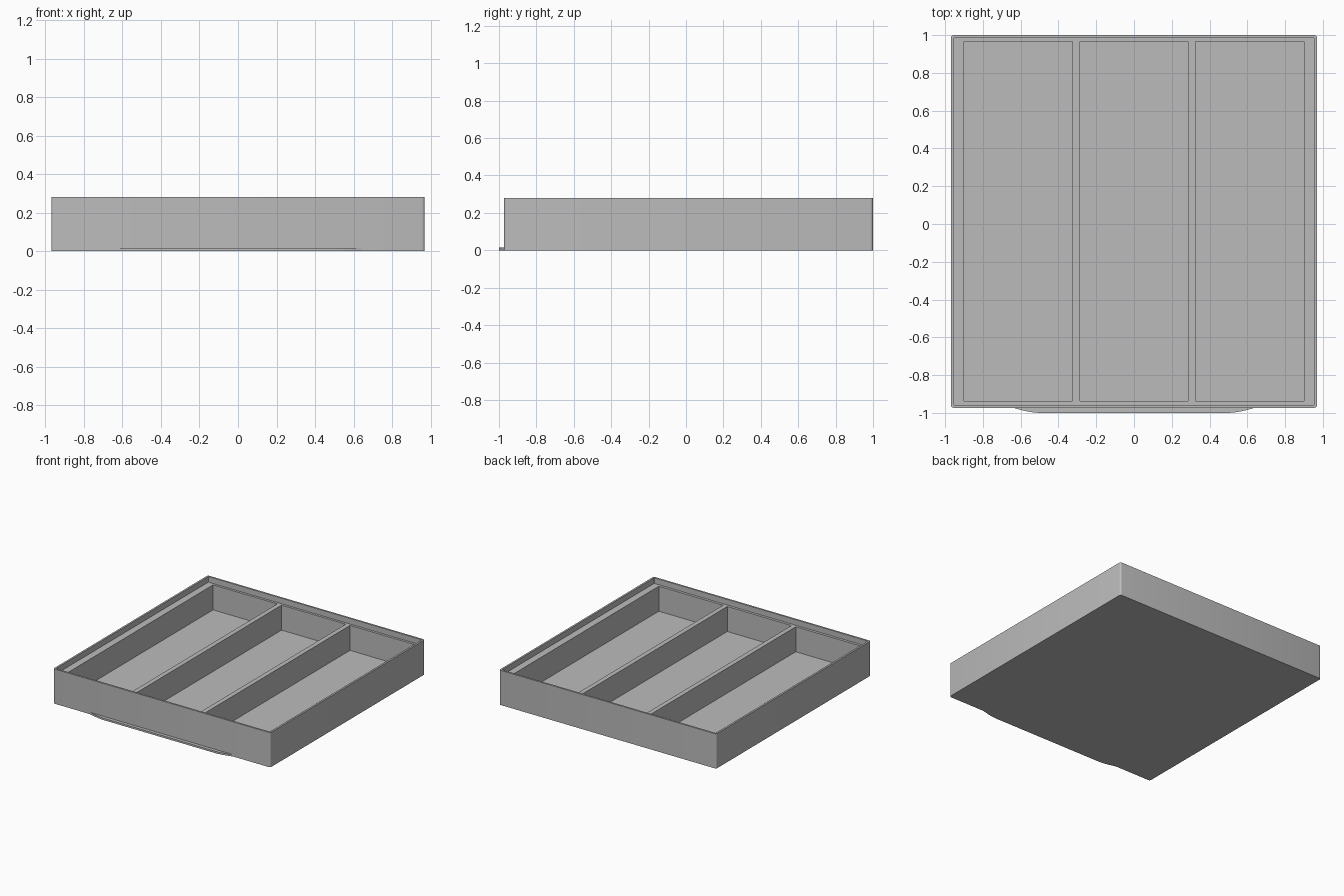
import bpy, bmesh, math

cube = bpy.data.objects.get("Cube")
if cube:
    bpy.data.objects.remove(cube, do_unlink=True)

# Overall sizes
HALF_X, FRONT, BACK, HEIGHT = 0.97, -0.973, 1.0, 0.28
LEDGE, FLOOR = 0.235, 0.033
WALL, RADIUS = 0.015, 0.015

grey = bpy.data.materials.new("plain grey")
grey.use_nodes = True
colour = (0.5, 0.5, 0.5, 1)
grey.diffuse_color = colour
grey.node_tree.nodes["Principled BSDF"].inputs["Base Color"].default_value = colour


def prism(name, outline, z0, z1):
    """Extrude a flat outline between two heights."""
    bm = bmesh.new()
    base = bm.faces.new([bm.verts.new((x, y, z0)) for x, y in outline])
    top = bmesh.ops.extrude_face_region(bm, geom=[base])["geom"]
    bmesh.ops.translate(bm, vec=(0, 0, z1 - z0),
                        verts=[v for v in top if isinstance(v, bmesh.types.BMVert)])
    bmesh.ops.recalc_face_normals(bm, faces=bm.faces)
    mesh = bpy.data.meshes.new(name)
    bm.to_mesh(mesh)
    bm.free()
    mesh.materials.append(grey)
    obj = bpy.data.objects.new(name, mesh)
    bpy.context.collection.objects.link(obj)
    return obj


def rectangle(x0, x1, y0, y1, r=0, steps=4):
    """Rectangle outline, with rounded corners when r is set."""
    if not r:
        return [(x0, y0), (x1, y0), (x1, y1), (x0, y1)]
    centres = [(x1 - r, y1 - r), (x0 + r, y1 - r), (x0 + r, y0 + r), (x1 - r, y0 + r)]
    points = []
    for corner, (cx, cy) in enumerate(centres):
        for i in range(steps + 1):
            a = math.pi / 2 * (corner + i / steps)
            points.append((cx + r * math.cos(a), cy + r * math.sin(a)))
    return points


def carve(obj, cutter):
    mod = obj.modifiers.new("carve", 'BOOLEAN')
    mod.operation, mod.solver, mod.object = 'DIFFERENCE', 'EXACT', cutter
    bpy.context.view_layer.objects.active = obj
    bpy.ops.object.modifier_apply(modifier=mod.name)
    bpy.data.objects.remove(cutter, do_unlink=True)


# Tray body with a thin raised rim around a recessed deck
tray = prism("tray_body", rectangle(-HALF_X, HALF_X, FRONT, BACK, RADIUS), 0, HEIGHT)
carve(tray, prism("rim_cutter", rectangle(-HALF_X + WALL, HALF_X - WALL,
                                          FRONT + WALL, BACK - WALL, 0.004),
                  LEDGE, HEIGHT + 0.1))

# Three long compartments separated by two dividers
for centre in (-0.612, 0, 0.612):
    carve(tray, prism("compartment_cutter",
                      rectangle(centre - 0.287, centre + 0.287, -0.937, 0.966),
                      FLOOR, HEIGHT + 0.1))

# Low finger lip along the bottom of the front, tapering in a curve at both ends
side = []
for i in range(9):
    t = i / 8
    side.append((0.64 - 0.15 * t, FRONT - 0.027 * math.sin(t * math.pi / 2)))
outline = [(0.64, FRONT + 0.005)] + side
outline += [(-x, y) for x, y in reversed(outline)]
lip = prism("front_lip", outline, 0, 0.015)

# Smooth the rounded corners, keeping the edges crisp
for obj in (tray, lip):
    bpy.ops.object.select_all(action='DESELECT')
    obj.select_set(True)
    bpy.context.view_layer.objects.active = obj
    bpy.ops.object.shade_smooth_by_angle(angle=math.radians(30))
